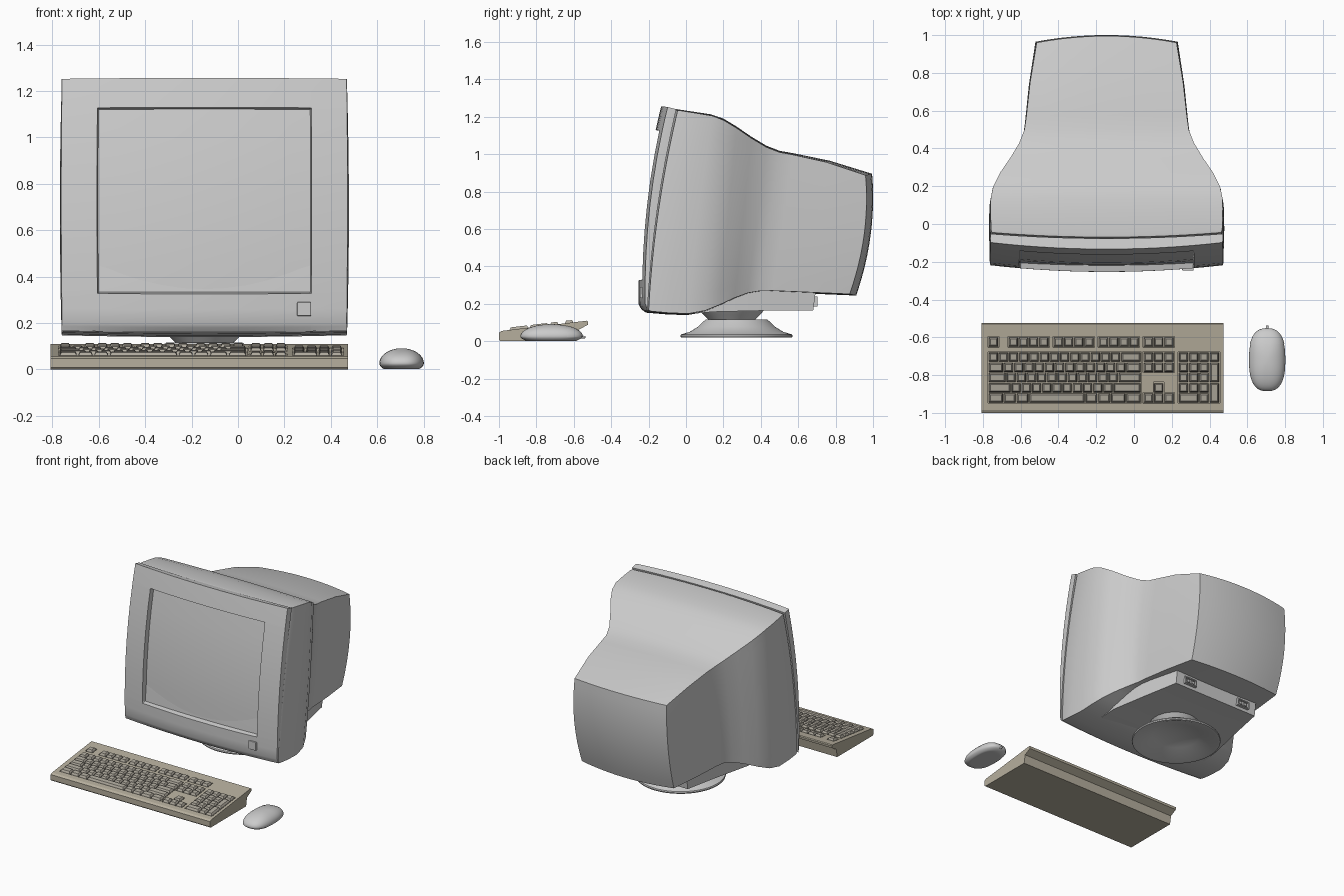
import bpy, bmesh, math
from mathutils import Vector, Matrix

if "Cube" in bpy.data.objects:
    bpy.data.objects.remove(bpy.data.objects["Cube"])

CX = -0.145                      # monitor centre line


def material(name, rgb):
    m = bpy.data.materials.new(name)
    m.diffuse_color = (*rgb, 1)
    m.use_nodes = True
    m.node_tree.nodes["Principled BSDF"].inputs["Base Color"].default_value = m.diffuse_color
    return m


BEIGE = material("beige", (0.47, 0.43, 0.34))
KEYCAP = material("keycap", (0.43, 0.40, 0.34))


def finish(name, bm, mat=None, angle=None):
    bmesh.ops.recalc_face_normals(bm, faces=bm.faces)
    me = bpy.data.meshes.new(name)
    bm.to_mesh(me)
    bm.free()
    ob = bpy.data.objects.new(name, me)
    bpy.context.collection.objects.link(ob)
    if mat:
        me.materials.append(mat)
    bpy.ops.object.select_all(action='DESELECT')
    ob.select_set(True)
    bpy.context.view_layer.objects.active = ob
    if angle:
        bpy.ops.object.shade_smooth_by_angle(angle=math.radians(angle))
    return ob


def box(name, loc, size, bevel=0.0, mat=None):
    bm = bmesh.new()
    bmesh.ops.create_cube(bm, size=1, matrix=Matrix.Translation(loc) @ Matrix.Diagonal((*size, 1)))
    if bevel:
        bmesh.ops.bevel(bm, geom=bm.edges[:], offset=bevel, segments=2, affect='EDGES', profile=0.5)
    return finish(name, bm, mat)


def lathe(name, profile, x, y, steps=64):
    bm = bmesh.new()
    vs = [bm.verts.new((x + r, y, z)) for r, z in profile]
    es = [bm.edges.new(p) for p in zip(vs, vs[1:])]
    bmesh.ops.spin(bm, geom=vs + es, cent=(x, y, 0), axis=(0, 0, 1), angle=math.tau, steps=steps)
    bmesh.ops.remove_doubles(bm, verts=bm.verts, dist=1e-4)
    return finish(name, bm, None, 35)


def loft(name, secs, us, vs, crown, recess=None):
    """Skin of bulged rectangles: (y top, z top, y bottom, z bottom, half width, bulge)."""
    bm, cache = bmesh.new(), {}
    nu, nv = len(us) - 1, len(vs) - 1

    def P(s, i, j):
        if (s, i, j) not in cache:
            yt, zt, yb, zb, w, k = secs[s]
            u, v = us[i], vs[j]
            hump = 4 * v * (1 - v)
            y = yb + (yt - yb) * v + k * (0.035 * hump + 0.035 * (1 - u * u))
            if recess and s == 0:
                y += recess(u, v)
            z = zb + (zt - zb) * v + crown * (1 - u * u) * (2 * v - 1)
            cache[s, i, j] = bm.verts.new((CX + u * (w + crown * hump), y, z))
        return cache[s, i, j]

    ring = ([(i, 0) for i in range(nu)] + [(nu, j) for j in range(nv)]
            + [(i, nv) for i in range(nu, 0, -1)] + [(0, j) for j in range(nv, 0, -1)])
    for s in range(len(secs) - 1):
        for a, b in zip(ring, ring[1:] + ring[:1]):
            bm.faces.new((P(s, *a), P(s, *b), P(s + 1, *b), P(s + 1, *a)))
    for s in (0, len(secs) - 1):
        for i in range(nu):
            for j in range(nv):
                bm.faces.new((P(s, i, j), P(s, i + 1, j), P(s, i + 1, j + 1), P(s, i, j + 1)))
    return finish(name, bm, None, 30)


# Monitor housing
even_u = [i / 6 - 1 for i in range(13)]
even_v = [i / 12 for i in range(13)]
loft("monitor_housing", [
    (-.045, 1.232, -.20, .166, .607, -.7), (-.03, 1.233, -.185, .16, .612, -.65),
    (.08, 1.215, -.10, .152, .615, -.4), (.14, 1.205, .01, .147, .613, -.2),
    (.20, 1.182, .10, .163, .60, 0), (.27, 1.14, .18, .195, .565, 0),
    (.35, 1.085, .26, .232, .51, 0), (.43, 1.037, .33, .258, .462, 0),
    (.50, 1.01, .39, .268, .435, 0), (.57, .997, .46, .27, .425, .1),
    (.75, .957, .65, .262, .405, .5), (.96, .887, .875, .252, .370, 1)],
    even_u, even_v, 0.008)

# Front bezel with the recessed screen
half = [0, .15, .3, .45, .6, .742, .75, .87, 1]
loft("screen_bezel", [
    (-.098, 1.252, -.218, .2, .613, -1), (-.09, 1.25, -.212, .185, .615, -.95),
    (-.052, 1.24, -.206, .166, .615, -.7)],
    [-u for u in half[:0:-1]] + half,
    [0, .06, .122, .129, .25, .375, .5, .625, .75, .873, .88, .94, 1], 0.004,
    lambda u, v: 0.035 if abs(u) < .745 and .125 < v < .877 else 0)

# Power button
box("power_button", (0.285, -0.236, 0.26), (0.06, 0.022, 0.06), 0.004)

# Tray under the housing with its rear sockets
loft("monitor_tray", [
    (-.12, .165, -.10, .15, .455, 0), (.0, .18, .0, .144, .455, 0), (.15, .22, .15, .157, .45, 0),
    (.40, .275, .40, .163, .40, 0), (.695, .275, .68, .165, .345, 0)],
    [-1, -.5, 0, .5, 1], [0, .5, 1], 0.0)
for side in (-1, 1):
    x = CX + side * 0.23
    for dz in (-.022, .022):
        box("socket_rim", (x, .692, .212 + dz), (.10, .02, .008))
    for dx in (-.046, .046):
        box("socket_rim", (x + dx, .692, .212), (.008, .02, .052))
    for dx in (-.02, .02):
        box("socket_pin", (x + dx, .690, .212), (.022, .014, .02))

# Swivel foot, hollow from below
lathe("foot_base", [(0, .09), (.16, .065), (.28, .02), (.297, .02), (.3, .028), (.297, .036), (.25, .05),
                    (.205, .078), (.175, .107), (.165, .115), (0, .115)], CX, 0.27)
lathe("foot_neck", [(0, .105), (.12, .108), (.13, .12), (.15, .14), (.173, .166), (0, .168)], CX, 0.245)


# Keyboard case: side profile swept across
def deck(y):
    return 0.055 + (y + 0.985) * 0.1196


profile = [(-.992, 0), (-1, .008), (-1, .046), (-.985, .055), (-.53, deck(-.53)), (-.523, .105),
           (-.525, .088), (-.575, .06), (-.585, .0)]
bm = bmesh.new()
face = bm.faces.new([bm.verts.new((-.808, y, z)) for y, z in profile])
new = bmesh.ops.extrude_face_region(bm, geom=[face])["geom"]
bmesh.ops.translate(bm, vec=(1.283, 0, 0), verts=[v for v in new if isinstance(v, bmesh.types.BMVert)])
case = finish("keyboard_case", bm, BEIGE)

# Key layout in key units: groups of (x, row, width, height)
U = 0.054


def row(r, widths):
    x, keys = 0, []
    for w in widths:
        keys.append((x, r, w, 1))
        x += w
    return keys


main = (row(0, [1] * 13 + [2]) + row(1, [1.5] + [1] * 12 + [1.5]) + row(2, [1.75] + [1] * 11 + [2.25])
        + row(3, [2.25] + [1] * 10 + [2.75]) + row(4, [1.5, 1.25, 1.25, 5.5, 1.25, 1.25, 1.5, 1.5]))
pad = (row(0, [1] * 4) + [(c, r, 1, 1) for r in (1, 2, 3) for c in range(3)]
       + [(0, 4, 2, 1), (2, 4, 1, 1), (3, 1, 1, 2), (3, 3, 1, 2)])
TOP, FUNC = -0.678, -0.598
groups = [(-.772, TOP, main), (.050, TOP, row(0, [1] * 3) + row(1, [1] * 3)),
          (.050, TOP, [(1, 3, 1, 1)]), (.050, TOP, row(4, [1] * 3)), (.236, TOP, pad),
          (-.772, FUNC, row(0, [1])), (-.666, FUNC, row(0, [1] * 4)), (-.427, FUNC, row(0, [1] * 4)),
          (-.188, FUNC, row(0, [1] * 4)), (.050, FUNC, row(0, [1] * 3))]

# Wells cut in the deck, and tapered keys standing in them
keys = bmesh.new()
for gx, gy, group in groups:
    x0, x1 = gx + U * min(k[0] for k in group), gx + U * max(k[0] + k[2] for k in group)
    y1, y0 = gy - U * min(k[1] for k in group), gy - U * max(k[1] + k[3] for k in group)
    ym = (y0 + y1) / 2
    cutter = box("well_cutter", (0, 0, 0), (x1 - x0 + .004, y1 - y0 + .004, .04))
    cutter.location = ((x0 + x1) / 2, ym, deck(ym) + .004)
    cutter.rotation_euler.x = math.atan(0.1196)
    cutter.hide_render = True
    bpy.context.view_layer.update()
    mod = case.modifiers.new("well", 'BOOLEAN')
    mod.operation, mod.object, mod.solver = 'DIFFERENCE', cutter, 'EXACT'
    bpy.context.view_layer.objects.active = case
    bpy.ops.object.modifier_apply(modifier=mod.name)
    bpy.data.objects.remove(cutter)
    for kx, kr, w, h in group:
        cx, cy = gx + U * (kx + w / 2), gy - U * (kr + h / 2)
        rings = []
        for inset, lift in ((.003, -.018), (.005, .002), (.011, .013)):
            hx, hy = U * w / 2 - inset, U * h / 2 - inset
            rings.append([keys.verts.new((cx + a * hx, cy + b * hy, deck(cy + b * hy) + lift))
                          for a, b in ((-1, -1), (1, -1), (1, 1), (-1, 1))])
        for lo, hi in zip(rings, rings[1:]):
            for i in range(4):
                keys.faces.new((lo[i], lo[i - 1], hi[i - 1], hi[i]))
        keys.faces.new(rings[2])
        keys.faces.new(rings[0][::-1])
finish("keyboard_keys", keys, KEYCAP)


# Mouse: squarish dome with a flat belly, button shell on its front half
def mouse_shell(name, grow, cut=None):
    bm = bmesh.new()
    bmesh.ops.create_uvsphere(bm, u_segments=48, v_segments=24, radius=1)
    for v in bm.verts:
        x, y, z = v.co
        t = math.atan2(y, x)
        r = (abs(math.cos(t)) ** 2.6 + abs(math.sin(t)) ** 2.6) ** (-1 / 2.6)
        z = z * .065 if z > 0 else max(z * .04, -.025)
        v.co = (.705 + x * r * .096 * grow, -.72 + y * r * .165 * grow, .026 + z * grow)
    if cut is not None:
        geom = bm.verts[:] + bm.edges[:] + bm.faces[:]
        bmesh.ops.bisect_plane(bm, geom=geom, plane_co=(0, cut, 0), plane_no=(0, -1, 0), clear_outer=True)
        geom = bm.verts[:] + bm.edges[:] + bm.faces[:]
        bmesh.ops.bisect_plane(bm, geom=geom, plane_co=(0, 0, .022), plane_no=(0, 0, -1), clear_outer=True)
    return finish(name, bm, None, 35)


mouse_shell("mouse_body", 1.0)
mouse_shell("mouse_buttons", 1.02, -.635)

# Mouse cable stub
bm = bmesh.new()
bmesh.ops.create_cone(bm, cap_ends=True, segments=16, radius1=.009, radius2=.006, depth=.03,
                      matrix=Matrix.Translation((.705, -.552, .022)) @ Matrix.Rotation(-math.pi / 2, 4, 'X'))
finish("mouse_cable_stub", bm, None, 40)
